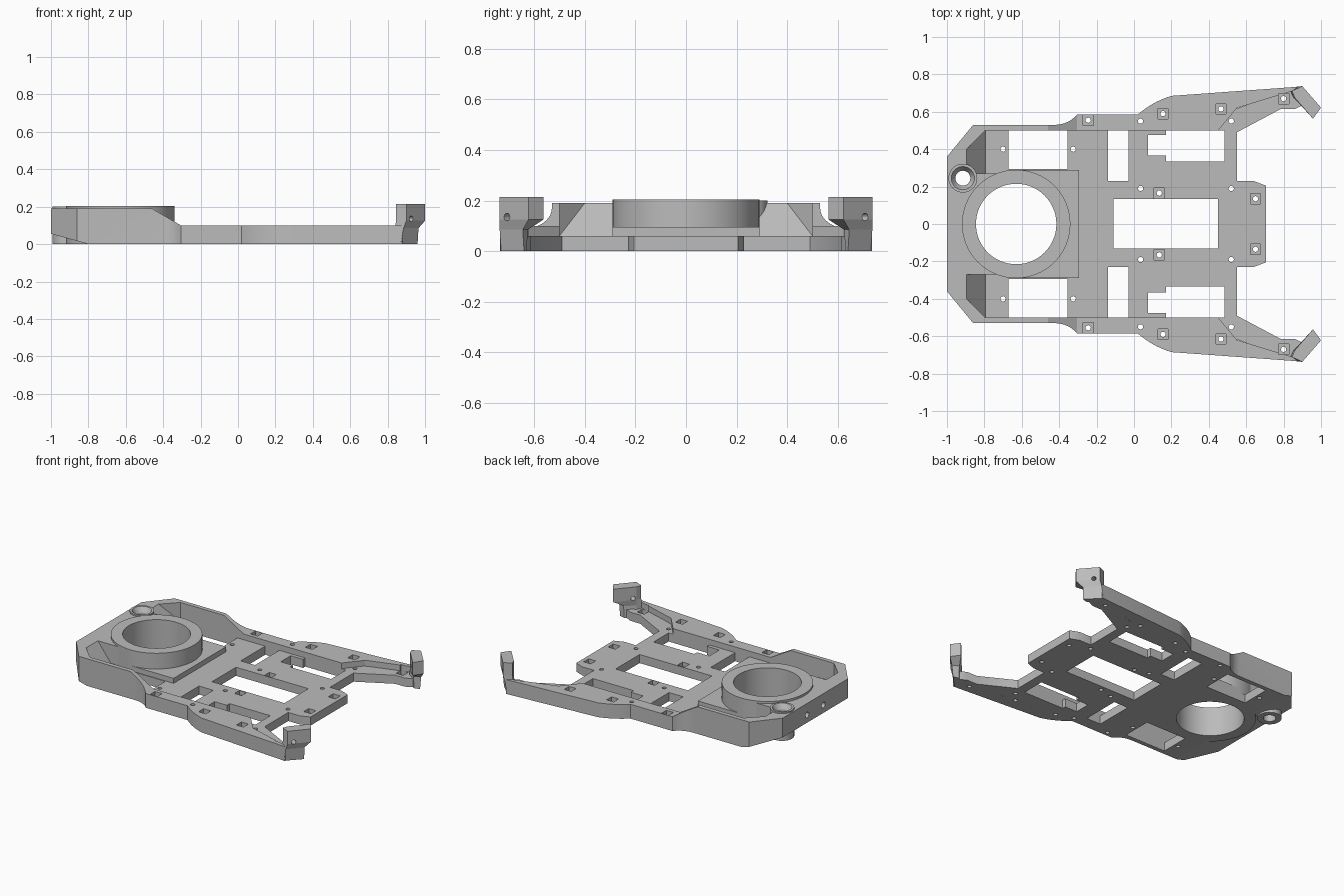
import bpy, bmesh
from math import pi, cos, sin, radians
from mathutils import Vector, Matrix

if "Cube" in bpy.data.objects:
    bpy.data.objects.remove(bpy.data.objects["Cube"])

GREY = (0.5, 0.5, 0.5, 1)
grey = bpy.data.materials.new("matte grey")
grey.use_nodes = True
grey.diffuse_color = GREY
grey.node_tree.nodes["Principled BSDF"].inputs["Base Color"].default_value = GREY


# --- helpers ---
def finish(name, bm):
    bmesh.ops.recalc_face_normals(bm, faces=bm.faces)
    mesh = bpy.data.meshes.new(name)
    bm.to_mesh(mesh)
    bm.free()
    mesh.materials.append(grey)
    obj = bpy.data.objects.new(name, mesh)
    bpy.context.collection.objects.link(obj)
    return obj


def loft(bm, rings):
    """Closed solid through rings of equal point count."""
    rows = [[bm.verts.new(p) for p in ring] for ring in rings]
    for a, b in zip(rows, rows[1:]):
        for i in range(len(a)):
            j = (i + 1) % len(a)
            bm.faces.new((a[i], a[j], b[j], b[i]))
    bm.faces.new(rows[0])
    bm.faces.new(rows[-1])


def prism(bm, plan, z0, z1):
    loft(bm, [[(x, y, z) for x, y in plan] for z in (z0, z1)])


def side_prism(bm, profile, y):
    loft(bm, [[(x, s * y, z) for x, z in profile] for s in (-1, 1)])


def box(x0, x1, y0, y1):
    return [(x0, y0), (x1, y0), (x1, y1), (x0, y1)]


def circle(x, y, r, n=16):
    return [(x + r * cos(2 * pi * i / n), y + r * sin(2 * pi * i / n)) for i in range(n)]


def flip(plan, s=-1):
    return [(x, s * y) for x, y in plan]


def both(half):
    return half + flip(half)[::-1]


def bend(a, c, b, n=8):
    a, b, c = Vector(a), Vector(b), Vector(c)
    pts = [a.lerp(c, i / n).lerp(c.lerp(b, i / n), i / n) for i in range(n + 1)]
    return [tuple(p) for p in pts]


def combine(target, bm, operation):
    tool = finish("tool", bm)
    tool.hide_render = True
    mod = target.modifiers.new("combine", "BOOLEAN")
    mod.operation, mod.solver, mod.object = operation, "EXACT", tool
    bpy.context.view_layer.objects.active = target
    bpy.ops.object.modifier_apply(modifier=mod.name)
    bpy.data.objects.remove(tool)


def smooth(obj):
    bpy.ops.object.select_all(action="DESELECT")
    obj.select_set(True)
    bpy.context.view_layer.objects.active = obj
    bpy.ops.object.shade_smooth_by_angle(angle=radians(30))


def turned(name, profile, x, y, n=64):
    """Hollow turned part from a closed (radius, height) profile."""
    bm = bmesh.new()
    rows = [[bm.verts.new((px, py, z)) for px, py in circle(x, y, r, n)] for r, z in profile]
    for a, b in zip(rows, rows[1:] + rows[:1]):
        for i in range(n):
            j = (i + 1) % n
            bm.faces.new((a[i], a[j], b[j], b[i]))
    smooth(finish(name, bm))


RING = (-0.63, 0)
TUBE = (-0.915, 0.245)
waist = bend((-0.43, 0.53), (-0.35, 0.53), (-0.305, 0.585))
shoulder = bend((0.02, 0.585), (0.1, 0.655), (0.2, 0.685))

# --- raised rear shell ---
bm = bmesh.new()
prism(bm, both([(-1, 0.36), (-0.86, 0.53)] + waist), 0, 0.19)
frame = finish("chassis_frame", bm)

# hollow with a sloped back wall
bm = bmesh.new()
for s in (-1, 1):
    for p in [(-0.795, 0.5, 0.06), (-0.2, 0.5, 0.06), (-0.895, 0.4, 0.19), (-0.895, 0.4, 0.25),
              (-0.795, 0.5, 0.25), (-0.2, 0.5, 0.25)]:
        bm.verts.new((p[0], s * p[1], p[2]))
bmesh.ops.convex_hull(bm, input=bm.verts)
combine(frame, bm, "DIFFERENCE")

# wall ends ramp down to the rails
bm = bmesh.new()
side_prism(bm, [(-0.46, 0.19), (-0.305, 0.1), (-0.2, 0.04), (-0.2, 0.3), (-0.46, 0.3)], 1)
combine(frame, bm, "DIFFERENCE")

# solid block behind the ring, then the bevelled underside
bm = bmesh.new()
prism(bm, box(-0.95, -0.7, -0.27, 0.27), 0.02, 0.19)
combine(frame, bm, "UNION")
bm = bmesh.new()
side_prism(bm, [(-0.8, 0), (-1.1, 0.0825), (-1.1, -0.1), (-0.8, -0.1)], 1)
combine(frame, bm, "DIFFERENCE")

# --- floor plate with front tongue and low arm strips ---
bm = bmesh.new()
prism(bm, both([(-0.5, 0.515), (0.3, 0.515), (0.5, 0.6), (0.845, 0.72), (0.9, 0.7), (0.91, 0.64),
                (0.86, 0.615), (0.785, 0.615), (0.55, 0.49), (0.55, 0.23), (0.64, 0.23),
                (0.705, 0.205)]), 0, 0.06)
combine(frame, bm, "UNION")

# --- side rails running into the arms ---
rail = [(-0.43, 0.5)] + waist + shoulder + [(0.88, 0.734), (0.845, 0.71), (0.55, 0.62), (0.45, 0.5)]
for s in (-1, 1):
    bm = bmesh.new()
    prism(bm, flip(rail, s), 0, 0.1)
    combine(frame, bm, "UNION")

# pad under the ring
bm = bmesh.new()
prism(bm, box(-0.63, -0.295, -0.29, 0.29), 0.02, 0.095)
combine(frame, bm, "UNION")

# --- windows, ring seat and tube seat ---
bm = bmesh.new()
prism(bm, box(-0.11, 0.45, -0.13, 0.135), -0.1, 0.3)
prism(bm, circle(*RING, 0.25, 64), -0.1, 0.3)
prism(bm, circle(*TUBE, 0.06, 32), -0.1, 0.3)
window = [(0.17, 0.335), (0.485, 0.335), (0.485, 0.5), (0.17, 0.5),
          (0.17, 0.475), (0.075, 0.475), (0.075, 0.365), (0.17, 0.365)]
for s in (-1, 1):
    for plan in (box(-0.67, -0.355, 0.295, 0.5), box(-0.14, -0.03, 0.23, 0.5), window):
        prism(bm, flip(plan, s), -0.1, 0.3)
combine(frame, bm, "DIFFERENCE")

# --- square nut pockets and screw holes ---
rail_nuts = [(-0.245, 0.555), (0.155, 0.59), (0.465, 0.615)]
floor_nuts = [(0.8, 0.67), (0.135, 0.165), (0.65, 0.135)]
plain_holes = [(x, y) for x in (0.035, 0.52) for y in (0.19, 0.55)] + [(-0.7, 0.4), (-0.325, 0.4)]
pockets, holes = bmesh.new(), bmesh.new()
for s in (-1, 1):
    for nuts, z in ((rail_nuts, 0.055), (floor_nuts, 0.03)):
        for x, y in nuts:
            h = 0.0275
            prism(pockets, flip(box(x - h, x + h, y - h, y + h), s), z, 0.3)
    for x, y in rail_nuts + floor_nuts + plain_holes:
        prism(holes, circle(x, s * y, 0.014), -0.1, 0.3)
    # blind holes in the back wall
    loft(holes, [[(x, y, z) for y, z in circle(s * 0.09, 0.11, 0.02)] for x in (-1.1, -0.93)])
combine(frame, pockets, "DIFFERENCE")
combine(frame, holes, "DIFFERENCE")
smooth(frame)

# --- bearing ring and countersunk tube ---
turned("bearing_ring", [(0.215, 0), (0.29, 0), (0.29, 0.205), (0.215, 0.205)], *RING)
turned("corner_tube", [(0.04, 0), (0.077, 0), (0.077, 0.2), (0.062, 0.2), (0.04, 0.165)], *TUBE, 32)

# --- upright hooks at the arm tips ---
foot = [(0.835, 0.705), (0.87, 0.734), (0.96, 0.64), (0.92, 0.63), (0.85, 0.67)]
neck = [(0.84, 0.708), (0.885, 0.736), (0.965, 0.645), (0.92, 0.625), (0.855, 0.675)]
head = [(0.845, 0.712), (0.9, 0.737), (1.0, 0.622), (0.957, 0.563), (0.857, 0.678)]
for s, name in ((1, "back_hook"), (-1, "front_hook")):
    bm = bmesh.new()
    loft(bm, [[(x, s * y, z) for x, y in plan]
              for plan, z in ((foot, 0), (neck, 0.085), (head, 0.125), (head, 0.215))])
    hook = finish(name, bm)
    drill = bmesh.new()
    axis = Vector((0.115, s * 0.1, 0)).to_track_quat("Z", "Y").to_matrix().to_4x4()
    bmesh.ops.create_cone(drill, cap_ends=True, segments=16, radius1=0.015, radius2=0.015, depth=0.4,
                          matrix=Matrix.Translation((0.917, s * 0.7, 0.135)) @ axis)
    combine(hook, drill, "DIFFERENCE")
